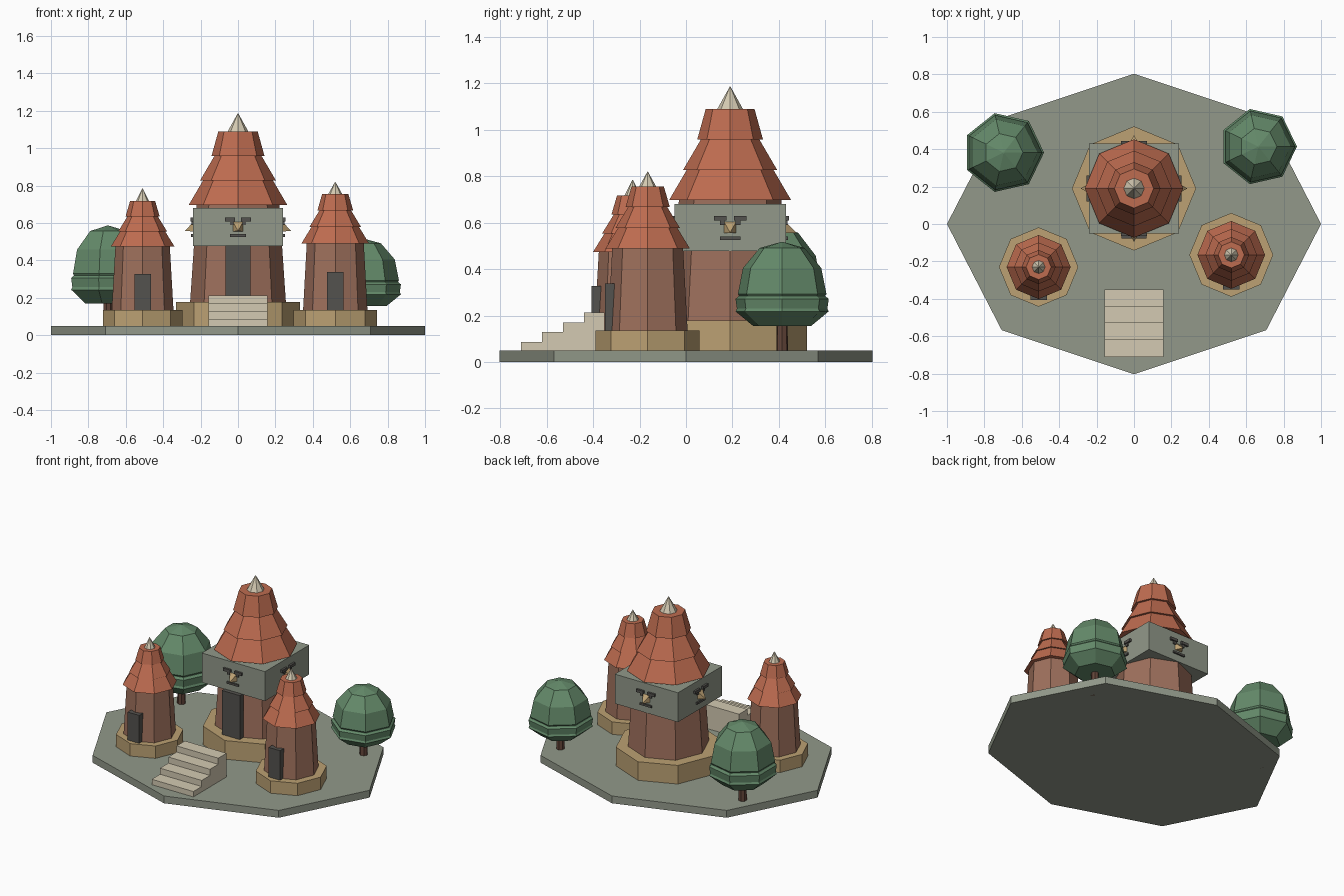
import bpy
from math import cos, sin, pi, radians
from mathutils import Matrix, Vector

if "Cube" in bpy.data.objects:
    bpy.data.objects.remove(bpy.data.objects["Cube"])


def material(name, r, g, b):
    m = bpy.data.materials.new(name)
    m.diffuse_color = [((c / 255 + 0.055) / 1.055) ** 2.4 for c in (r, g, b)] + [1]
    m.use_nodes = True
    m.node_tree.nodes["Principled BSDF"].inputs["Base Color"].default_value = m.diffuse_color
    return m


STONE = material("grey_green_stone", 146, 153, 138)
TAN = material("tan_stone", 188, 161, 115)
WALL = material("brown_wall", 158, 112, 92)
ROOF = material("red_tile", 190, 108, 80)
PALE = material("pale_stone", 212, 202, 178)
DARK = material("dark_wood", 84, 82, 78)
BARK = material("bark", 100, 70, 58)
LEAF = material("leaf", 100, 138, 106)


def mesh(name, verts, faces, mat, matrix=Matrix()):
    me = bpy.data.meshes.new(name)
    me.from_pydata([matrix @ Vector(v) for v in verts], [], faces)
    me.materials.append(mat)
    ob = bpy.data.objects.new(name, me)
    bpy.context.collection.objects.link(ob)
    return ob


def lathe(name, x, y, profile, mat, sides=8, sy=1.0):
    """Faceted solid from (radius, z) pairs running bottom to top."""
    verts = [(x + r * cos(2 * pi * i / sides), y + sy * r * sin(2 * pi * i / sides), z)
             for r, z in profile for i in range(sides)]
    faces = [(k * sides + i, k * sides + (i + 1) % sides,
              (k + 1) * sides + (i + 1) % sides, (k + 1) * sides + i)
             for k in range(len(profile) - 1) for i in range(sides)]
    top = len(verts) - sides
    faces += [tuple(reversed(range(sides))), tuple(range(top, top + sides))]
    return mesh(name, verts, faces, mat)


def box(name, x0, x1, y0, y1, z0, z1, mat, matrix=Matrix()):
    verts = [(x, y, z) for z in (z0, z1) for x, y in ((x0, y0), (x1, y0), (x1, y1), (x0, y1))]
    faces = [(3, 2, 1, 0), (4, 5, 6, 7)] + [(i, (i + 1) % 4, (i + 1) % 4 + 4, i + 4) for i in range(4)]
    return mesh(name, verts, faces, mat, matrix)


def tower(name, x, y, plinth, body, roof, tip, door):
    pr, pz = plinth
    b0, b1 = body
    r0, z0, r1, z1 = roof
    lathe(name + "_plinth", x, y, [(pr, 0.05), (pr, pz)], TAN)
    lathe(name + "_wall", x, y, [(b0, pz), (b1, z0 + 0.01)], WALL)
    # three overlapping tile tiers
    for i in range(3):
        low = r0 + (r1 - r0) * i * 0.385
        high = r1 if i == 2 else r0 + (r1 - r0) * (i + 1) * 0.385 - 0.06 * r0
        h = (z1 - z0) / 3
        lathe(f"{name}_roof_tier_{i + 1}", x, y, [(low, z0 + i * h), (high, z0 + (i + 1) * h)], ROOF)
    lathe(name + "_finial", x, y, [(tip[0], z1), (0.001, tip[1])], PALE)
    w, top = door
    box(name + "_door", x - w, x + w, y - b0 - 0.012, y - b0 + 0.03, pz, top, DARK)


# ground slab
lathe("ground_slab", 0, 0, [(1, 0), (1, 0.05)], STONE, sy=0.803)

# towers
tower("main_tower", 0, 0.19, (0.332, 0.178), (0.256, 0.22), (0.263, 0.697, 0.105, 1.09),
      (0.055, 1.187), (0.068, 0.48))
tower("left_tower", -0.51, -0.23, (0.212, 0.135), (0.165, 0.145), (0.171, 0.473, 0.067, 0.717),
      (0.035, 0.785), (0.044, 0.327))
tower("right_tower", 0.52, -0.165, (0.224, 0.135), (0.172, 0.152), (0.181, 0.49, 0.07, 0.755),
      (0.037, 0.82), (0.044, 0.338))

# square block with a simple face on each side
box("face_block", -0.24, 0.24, -0.05, 0.43, 0.478, 0.68, STONE)
for k in range(4):
    m = Matrix.Translation((0, 0.19, 0)) @ Matrix.Rotation(radians(90 * k), 4, "Z")
    for s in (-1, 1):
        a, b = sorted((s * 0.016, s * 0.07))
        box(f"brow_{k}", a, b, -0.254, -0.235, 0.609, 0.628, DARK, m)
        a, b = sorted((s * 0.024, s * 0.044))
        box(f"eye_{k}", a, b, -0.248, -0.235, 0.59, 0.609, DARK, m)
    box(f"mouth_{k}", -0.044, 0.044, -0.25, -0.235, 0.526, 0.54, DARK, m)
    mesh(f"nose_{k}", [(-0.027, -0.238, 0.606), (0.027, -0.238, 0.606), (0.027, -0.238, 0.555),
                       (-0.027, -0.238, 0.555), (0, -0.285, 0.557)],
         [(0, 4, 1), (1, 4, 2), (2, 4, 3), (3, 4, 0), (0, 1, 2, 3)], TAN, m)

# front steps
for i in range(4):
    y = -0.71 + 0.09 * i
    box(f"step_{i + 1}", -0.158, 0.158, y, y + 0.09, 0.05, 0.087 + 0.042 * i, PALE)


# trees: trunk, lower leaf skirt and upper dome
def tree(name, x, y, r, h):
    def z(t):
        return 0.05 + h * t
    lathe(name + "_trunk", x, y, [(0.13 * r, 0), (0.11 * r, z(0.4))], BARK, 7)
    lathe(name + "_lower_leaves", x, y,
          [(0.62 * r, z(0.225)), (r, z(0.36)), (0.97 * r, z(0.385)), (1.0 * r, z(0.475)), (0.93 * r, z(0.5))],
          LEAF, 7)
    lathe(name + "_upper_leaves", x, y,
          [(0.9 * r, z(0.49)), (0.95 * r, z(0.52)), (0.84 * r, z(0.76)), (0.48 * r, z(0.945)), (0.005, z(1))],
          LEAF, 7)


tree("left_tree", -0.697, 0.382, 0.216, 0.536)
tree("right_tree", 0.665, 0.414, 0.206, 0.467)
